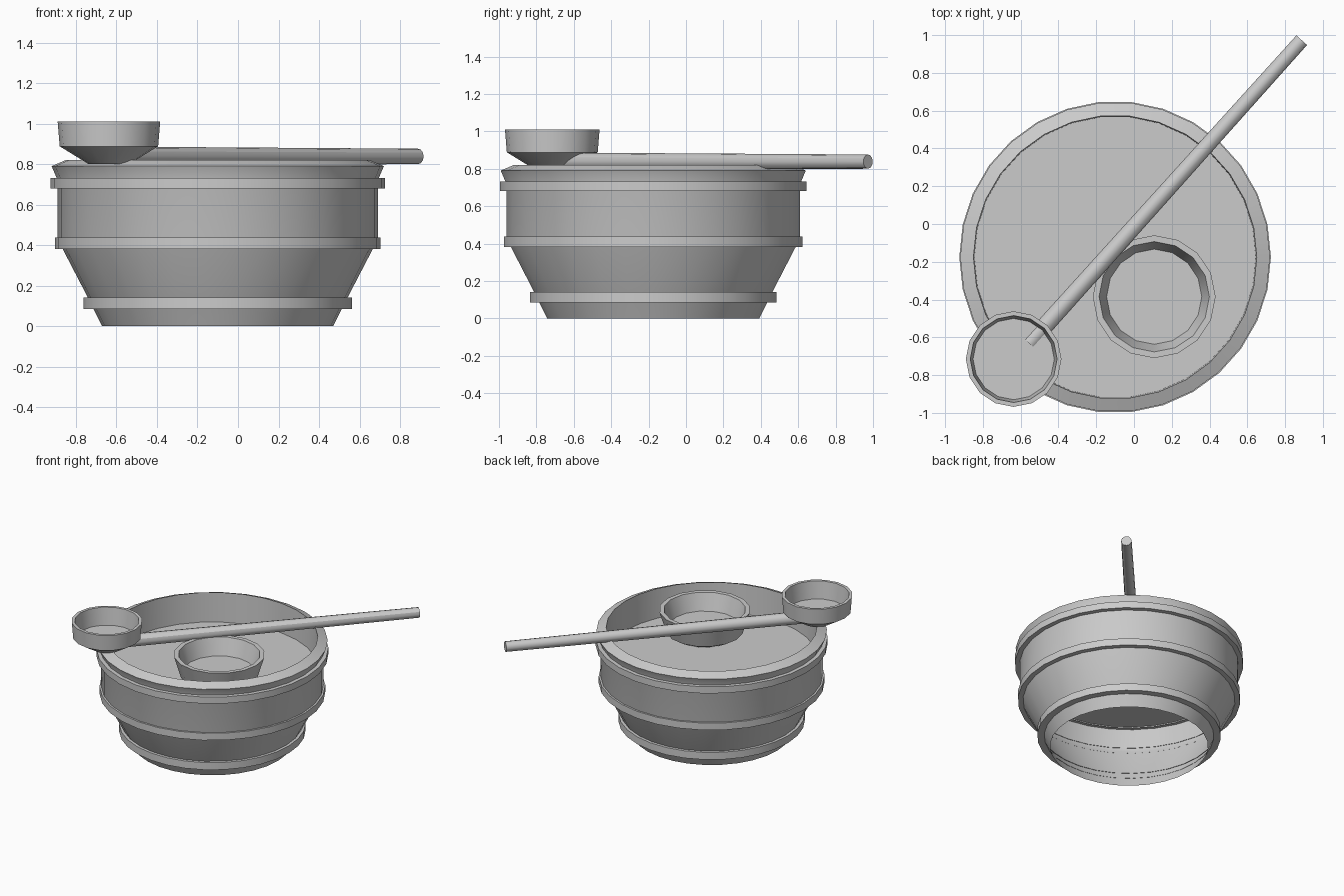
import bpy, bmesh, math
from mathutils import Vector

if "Cube" in bpy.data.objects:
    bpy.data.objects.remove(bpy.data.objects["Cube"])


def finish(bm, name):
    bmesh.ops.remove_doubles(bm, verts=bm.verts[:], dist=1e-5)
    mesh = bpy.data.meshes.new(name)
    bm.to_mesh(mesh)
    bm.free()
    ob = bpy.data.objects.new(name, mesh)
    bpy.context.collection.objects.link(ob)
    bpy.ops.object.select_all(action='DESELECT')
    bpy.context.view_layer.objects.active = ob
    ob.select_set(True)
    bpy.ops.object.shade_smooth_by_angle(angle=math.radians(30))
    return ob


def lathe(name, profile, centre, sides):
    """Spin (radius, z) points around a vertical axis."""
    bm = bmesh.new()
    rings = []
    for r, z in profile:
        n = 1 if r == 0 else sides
        rings.append([bm.verts.new((centre[0] + r * math.cos(2 * math.pi * i / sides),
                                    centre[1] + r * math.sin(2 * math.pi * i / sides), z))
                      for i in range(n)])
    for a, b in zip(rings, rings[1:]):
        for i in range(sides):
            j = (i + 1) % sides
            if len(a) == 1:
                bm.faces.new((a[0], b[j], b[i]))
            elif len(b) == 1:
                bm.faces.new((a[i], a[j], b[0]))
            else:
                bm.faces.new((a[i], a[j], b[j], b[i]))
    return finish(bm, name)


TUB = (-0.1, -0.175)
SIDES = 30

# Tub wall, open underneath, with a flared lip and an inner wall
lathe("tub_wall", [(0.57, 0), (0.64, 0.14), (0.775, 0.40), (0.79, 0.44), (0.79, 0.72),
                   (0.82, 0.79), (0.75, 0.82), (0.745, 0.58)], TUB, SIDES)

# Liquid surface
lathe("liquid", [(0.785, 0.59), (0, 0.59)], TUB, SIDES)

# Three hoops
for name, wall0, wall1, r, z0, z1 in (("lower_hoop", 0.61, 0.637, 0.663, 0.085, 0.142),
                                      ("middle_hoop", 0.765, 0.785, 0.803, 0.382, 0.437),
                                      ("upper_hoop", 0.788, 0.79, 0.825, 0.68, 0.732)):
    lathe(name, [(wall0, z0), (r, z0), (r, z1), (wall1, z1)], TUB, SIDES)

# Bowl floating in the tub
lathe("floating_bowl", [(0, 0.585), (0.16, 0.59), (0.275, 0.655), (0.325, 0.82),
                        (0.292, 0.82), (0.252, 0.69), (0, 0.69)], (0.107, -0.385), 16)

# Ladle cup
lathe("ladle_cup", [(0, 0.80), (0.1, 0.80), (0.243, 0.888), (0.253, 1.01),
                    (0.23, 1.01), (0.215, 0.875), (0, 0.875)], (-0.637, -0.715), 16)

# Ladle handle, slightly tapered
start, end = Vector((-0.555, -0.632, 0.84)), Vector((0.888, 0.973, 0.838))
bm = bmesh.new()
bmesh.ops.create_cone(bm, cap_ends=True, segments=12, radius1=0.046, radius2=0.038,
                      depth=(end - start).length)
turn = (end - start).to_track_quat('Z', 'Y').to_matrix().to_4x4()
turn.translation = (start + end) / 2
bm.transform(turn)
finish(bm, "ladle_handle")
